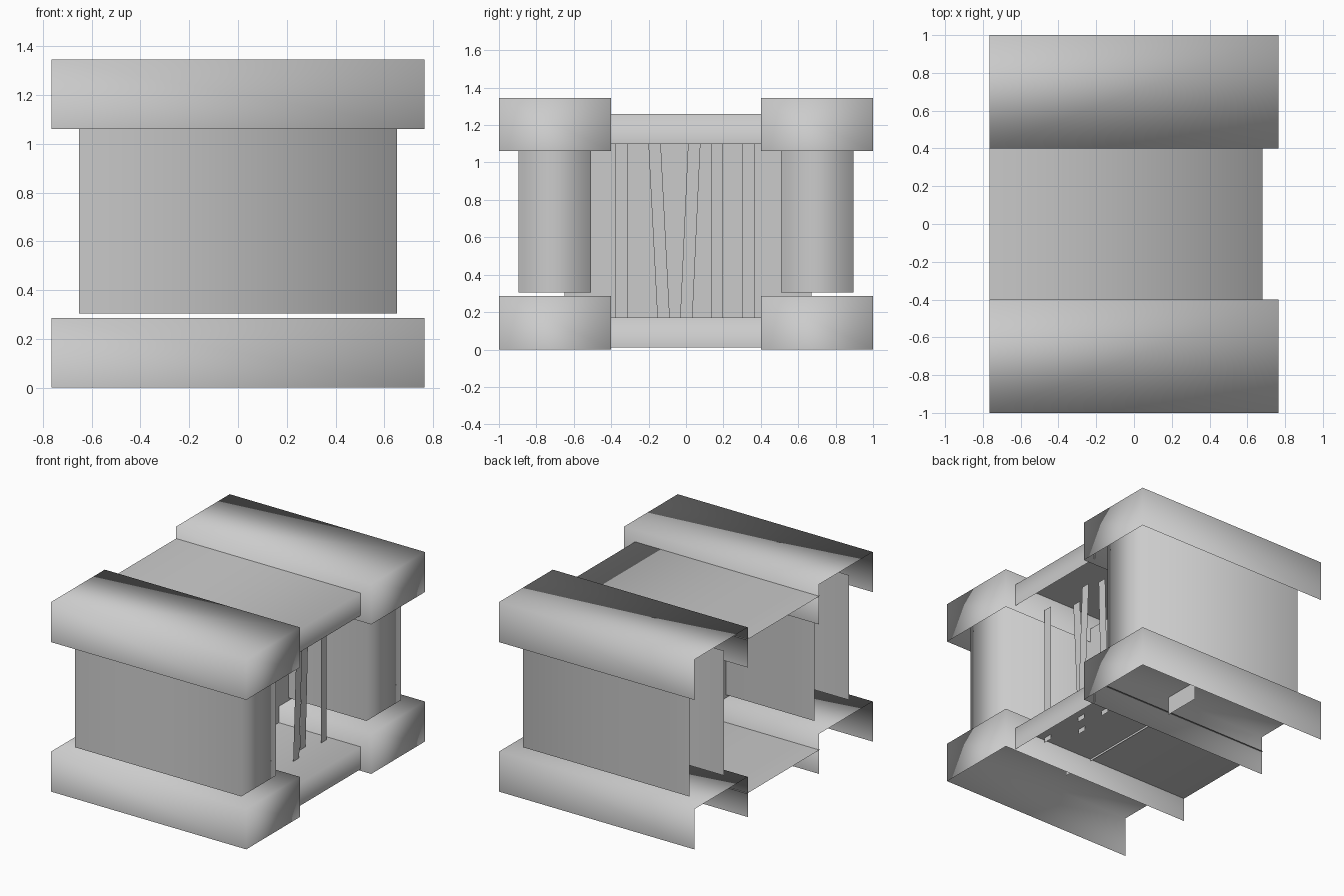
import bpy
import bmesh
from mathutils import Vector

old = bpy.data.objects.get("Cube")
if old:
    bpy.data.objects.remove(old, do_unlink=True)

# Single stone-grey colour for every part
grey = bpy.data.materials.new("light_grey")
grey.use_nodes = True
grey.diffuse_color = (0.6, 0.6, 0.6, 1)
grey.node_tree.nodes["Principled BSDF"].inputs["Base Color"].default_value = (0.6, 0.6, 0.6, 1)

SIDES = {"+x": Vector((1, 0, 0)), "-x": Vector((-1, 0, 0)),
         "+y": Vector((0, 1, 0)), "-y": Vector((0, -1, 0)),
         "+z": Vector((0, 0, 1)), "-z": Vector((0, 0, -1))}


def open_box(name, low, high, keep, top_shift=(0, 0)):
    """Box shell with only the listed sides; the top can lean by top_shift."""
    low, high = Vector(low), Vector(high)
    bm = bmesh.new()
    bmesh.ops.create_cube(bm, size=1)
    bm.normal_update()
    kept = [SIDES[k] for k in keep]
    unwanted = [f for f in bm.faces if all(f.normal.dot(n) < 0.9 for n in kept)]
    bmesh.ops.delete(bm, geom=unwanted, context="FACES")
    for v in bm.verts:
        is_top = v.co.z > 0
        for i in range(3):
            v.co[i] = high[i] if v.co[i] > 0 else low[i]
        if is_top:
            v.co.x += top_shift[0]
            v.co.y += top_shift[1]
    for f in bm.faces:
        f.smooth = True
    mesh = bpy.data.meshes.new(name)
    bm.to_mesh(mesh)
    bm.free()
    mesh.materials.append(grey)
    obj = bpy.data.objects.new(name, mesh)
    bpy.context.collection.objects.link(obj)
    return obj


# Front and back piers: base, wall and cap, all open towards -x
for label, side in (("front", -1), ("back", 1)):
    y0, y1 = sorted((side * 0.4, side * 1.0))
    for part, z in (("base", 0.0), ("cap", 1.06)):
        open_box(f"{label}_{part}", (-0.765, y0, z), (0.765, y1, z + 0.285),
                 ("+x", "+y", "-y", "+z"))
    y0, y1 = sorted((side * 0.507, side * 0.895))
    open_box(f"{label}_wall", (-0.653, y0, 0.305), (0.653, y1, 1.19),
             ("+x", "+y", "-y"))

# Floor and lintel slabs bridging the piers
for part, z in (("floor_slab", 0.01), ("lintel_slab", 1.1)):
    open_box(part, (-0.765, -0.41, z), (0.68, 0.41, z + 0.16), ("+x", "+z"))

# Partition closing the passage halfway in
open_box("partition", (0.03, -0.65, 0.155), (0.04, 0.67, 1.16), ("+x",))

# Thin bars in front of the partition: x, y at the foot, lean in x and y
bars = [(0.45, -0.345, 0, 0), (0.35, -0.118, 0, -0.052), (0.455, 0.0, 0, 0.046),
        (0.39, 0.166, 0.025, 0), (0.44, 0.332, 0, 0)]
for n, (x, y, lean_x, lean_y) in enumerate(bars, 1):
    open_box(f"bar_{n}", (x - 0.01, y - 0.033, 0.135), (x, y + 0.033, 1.14),
             ("+x",), (lean_x, lean_y))
